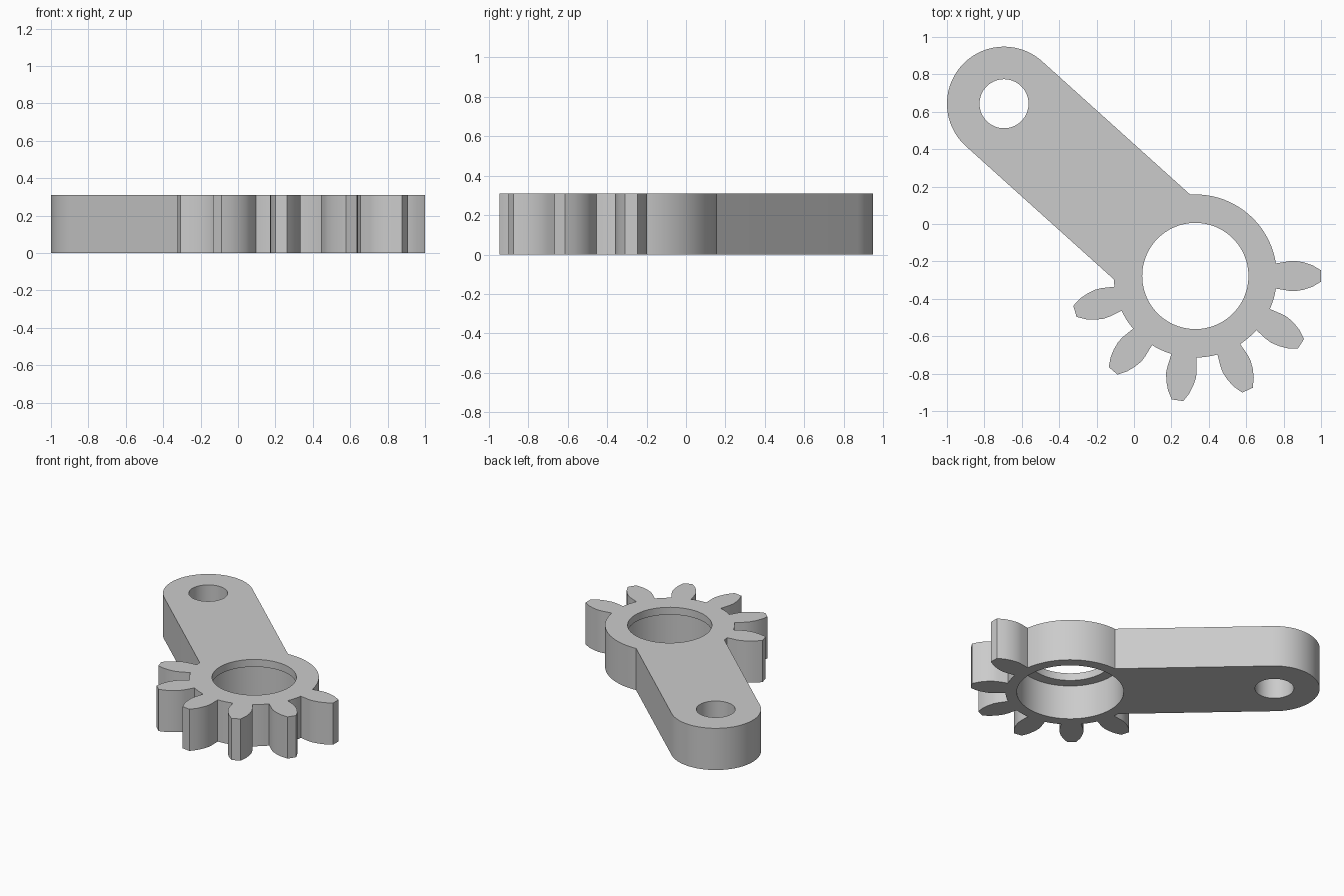
import bpy, bmesh
from math import radians, degrees, sin, cos, atan2, asin
from mathutils import Vector, Matrix

if "Cube" in bpy.data.objects:
    bpy.data.objects.remove(bpy.data.objects["Cube"], do_unlink=True)

HEIGHT, LIP = 0.31, 0.055
HUB, EYE = Vector((0.328, -0.278)), Vector((-0.695, 0.643))
HUB_R, BORE_R, RECESS_R = 0.436, 0.284, 0.36
EYE_R, EYE_HOLE_R = 0.305, 0.131
PITCH, TEETH = 360 / 11, 6

grey = bpy.data.materials.new("plain grey")
grey.use_nodes = True
colour = (0.6, 0.6, 0.6, 1)
grey.diffuse_color = colour
grey.node_tree.nodes["Principled BSDF"].inputs["Base Color"].default_value = colour


def arc(centre, radius, start, end):
    """Points on an arc, angles in degrees, about four degrees apart."""
    n = max(2, round(abs(end - start) / 4))
    angles = [radians(start + (end - start) * i / n) for i in range(n + 1)]
    return [centre + radius * Vector((cos(a), sin(a))) for a in angles]


def tooth(angle):
    """One tooth, symmetric about its radial line, flanks swelling above the root."""
    half = [(0.50, 0.079), (0.535, 0.081), (0.58, 0.073), (0.625, 0.058), (0.671, 0.031)]
    profile = half + [(x, -y) for x, y in reversed(half)]
    turn = Matrix.Rotation(radians(angle), 2)
    return [HUB + turn @ Vector(p) for p in profile]


def extrude(name, points, bottom, top):
    bm = bmesh.new()
    face = bm.faces.new([bm.verts.new((p.x, p.y, bottom)) for p in points])
    new = bmesh.ops.extrude_face_region(bm, geom=[face])["geom"]
    verts = [g for g in new if isinstance(g, bmesh.types.BMVert)]
    bmesh.ops.translate(bm, verts=verts, vec=(0, 0, top - bottom))
    bmesh.ops.recalc_face_normals(bm, faces=bm.faces)
    mesh = bpy.data.meshes.new(name)
    bm.to_mesh(mesh)
    bm.free()
    mesh.materials.append(grey)
    obj = bpy.data.objects.new(name, mesh)
    bpy.context.collection.objects.link(obj)
    return obj


# Outline: clockwise round the hub and its teeth, then round the arm's eye
axis = EYE - HUB
arm_angle = degrees(atan2(axis.y, axis.x))
spread = degrees(asin(EYE_R / HUB_R))
root = degrees(asin(0.067 / HUB_R))
outline, start = [], arm_angle - spread
for i in range(TEETH):
    angle = -PITCH * i
    outline += arc(HUB, HUB_R, start, angle + root) + tooth(angle)
    start = angle - root
outline += arc(HUB, HUB_R, start, arm_angle + spread - 360)
outline += arc(EYE, EYE_R, arm_angle + 90, arm_angle - 90)
body = extrude("toothed_lever", outline, 0, HEIGHT)

# Bore with a thin lip at the top, and the hole in the eye
cuts = [("bore_cutter", HUB, BORE_R, -0.1, HEIGHT + 0.1),
        ("recess_cutter", HUB, RECESS_R, -0.1, HEIGHT - LIP),
        ("eye_hole_cutter", EYE, EYE_HOLE_R, -0.1, HEIGHT + 0.1)]
bpy.context.view_layer.objects.active = body
for name, centre, radius, bottom, top in cuts:
    cutter = extrude(name, arc(centre, radius, 0, 360)[:-1], bottom, top)
    cutter.hide_render = True
    mod = body.modifiers.new(name, "BOOLEAN")
    mod.operation, mod.solver, mod.object = "DIFFERENCE", "EXACT", cutter
    bpy.ops.object.modifier_apply(modifier=mod.name)
    bpy.data.objects.remove(cutter, do_unlink=True)

bpy.ops.object.select_all(action="DESELECT")
body.select_set(True)
bpy.ops.object.shade_smooth_by_angle(angle=radians(25))
